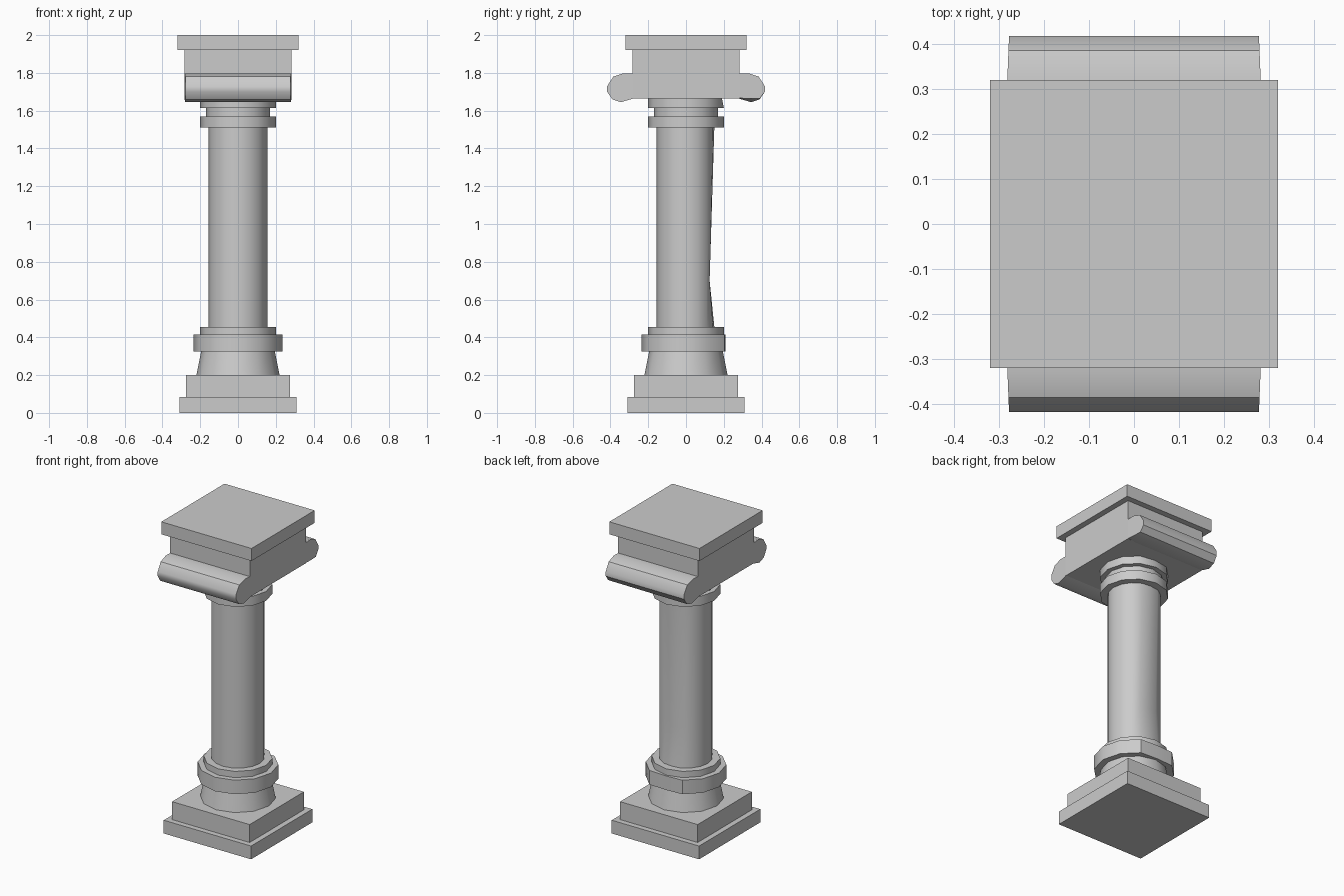
import bpy, bmesh, math

cube = bpy.data.objects.get("Cube")
if cube:
    bpy.data.objects.remove(cube, do_unlink=True)

stone = bpy.data.materials.new("grey_stone")
stone.use_nodes = True
GREY = (0.6, 0.6, 0.6, 1)
stone.diffuse_color = GREY
stone.node_tree.nodes["Principled BSDF"].inputs["Base Color"].default_value = GREY


def finish(name, bm, smooth=None):
    bmesh.ops.recalc_face_normals(bm, faces=bm.faces[:])
    mesh = bpy.data.meshes.new(name)
    bm.to_mesh(mesh)
    bm.free()
    mesh.materials.append(stone)
    obj = bpy.data.objects.new(name, mesh)
    bpy.context.collection.objects.link(obj)
    if smooth:
        bpy.ops.object.select_all(action='DESELECT')
        obj.select_set(True)
        bpy.context.view_layer.objects.active = obj
        bpy.ops.object.shade_smooth_by_angle(angle=math.radians(smooth))
    return obj


def slab(name, half_x, half_y, z0, z1):
    bm = bmesh.new()
    bmesh.ops.create_cube(bm, size=1)
    for v in bm.verts:
        v.co = (v.co.x * 2 * half_x, v.co.y * 2 * half_y,
                z0 + (v.co.z + 0.5) * (z1 - z0))
    finish(name, bm)


def turned(name, rows, sides=12):
    """Capped stack of rings; each row is radius, height, back limit."""
    bm = bmesh.new()
    rings = []
    for r, z, back in rows:
        ring = []
        for i in range(sides):
            a = 2 * math.pi * i / sides
            ring.append(bm.verts.new((r * math.cos(a), min(r * math.sin(a), back), z)))
        rings.append(ring)
    for low, high in zip(rings, rings[1:]):
        for i in range(sides):
            j = (i + 1) % sides
            bm.faces.new((low[i], low[j], high[j], high[i]))
    bm.faces.new(rings[0][::-1])
    bm.faces.new(rings[-1])
    finish(name, bm, 40)


# Stepped square base and crowning slab
slab("base_plinth", 0.31, 0.31, 0, 0.085)
slab("base_step", 0.275, 0.275, 0.085, 0.2)
slab("capital_block", 0.283, 0.283, 1.665, 1.92)
slab("top_slab", 0.32, 0.32, 1.92, 2)

# Round mouldings and shaft, slightly flattened at the back
turned("base_flare", [(0.22, 0.2, 0.22), (0.195, 0.325, 0.2)])
turned("base_ring", [(0.235, 0.325, 0.21), (0.235, 0.415, 0.21)])
turned("base_collar", [(0.2, 0.415, 0.2), (0.2, 0.455, 0.2)])
turned("shaft", [(0.155, 0.455, 0.15), (0.155, 0.7, 0.125), (0.155, 1.51, 0.15)], 16)
turned("neck_ring", [(0.2, 1.51, 0.2), (0.2, 1.57, 0.2)])
turned("neck_band", [(0.17, 1.57, 0.17), (0.17, 1.615, 0.17)])
turned("neck_collar", [(0.2, 1.615, 0.2), (0.2, 1.665, 0.19)])

# Rolled scrolls along the front and back of the capital
PROFILE = [(0.27, 1.795), (0.33, 1.798), (0.385, 1.78), (0.417, 1.73),
           (0.417, 1.7), (0.39, 1.66), (0.345, 1.645), (0.27, 1.667)]
for name, side in (("front_scroll", -1), ("back_scroll", 1)):
    bm = bmesh.new()
    ends = []
    for s in (-1, 1):
        end = []
        for y, z in PROFILE:
            # the back roll is shallower underneath at its left end
            if side == s == 1:
                z = max(z, 1.664)
            x = s * (0.283 - 0.04 * max(y - 0.28, 0))
            end.append(bm.verts.new((x, side * y, z)))
        ends.append(end)
        bm.faces.new(end)
    n = len(PROFILE)
    for i in range(n):
        j = (i + 1) % n
        bm.faces.new((ends[0][i], ends[0][j], ends[1][j], ends[1][i]))
    finish(name, bm, 35)
